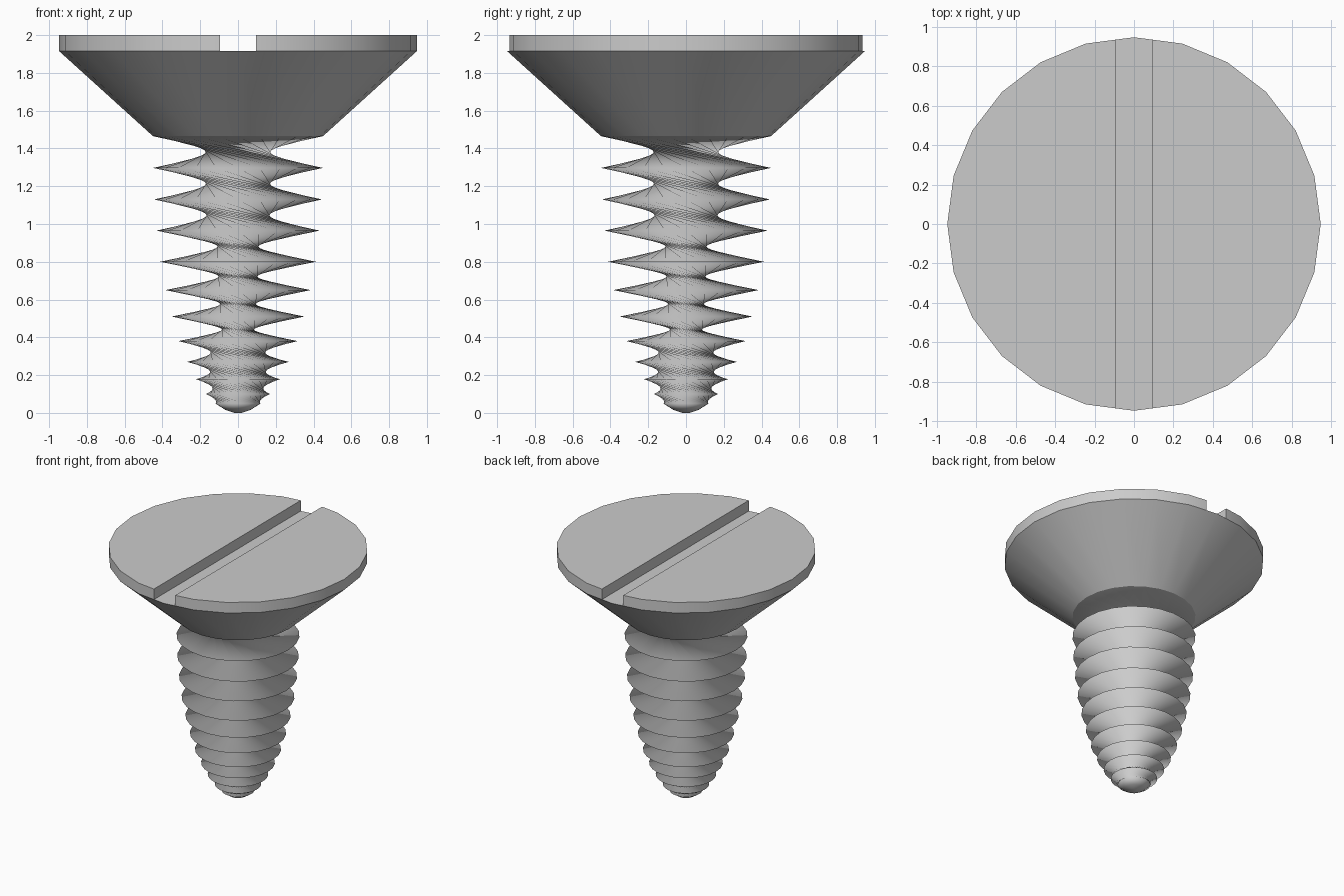
import bpy, bmesh, math
from mathutils import Matrix

if "Cube" in bpy.data.objects:
    bpy.data.objects.remove(bpy.data.objects["Cube"])

N = 24  # sides of every ring


def add_object(name, bm):
    mesh = bpy.data.meshes.new(name)
    bm.to_mesh(mesh)
    bm.free()
    ob = bpy.data.objects.new(name, mesh)
    bpy.context.collection.objects.link(ob)
    return ob


# Countersunk cone below the slot
bm = bmesh.new()
bmesh.ops.create_cone(bm, cap_ends=True, segments=N, radius1=0.45, radius2=0.947,
                      depth=0.45, matrix=Matrix.Translation((0, 0, 1.69)))
cone = add_object("head_cone", bm)

# Two half discs leave the driver slot between them
bm = bmesh.new()
bmesh.ops.create_circle(bm, cap_ends=True, segments=N, radius=0.947,
                        matrix=Matrix.Translation((0, 0, 1.915)))
bmesh.ops.bisect_plane(bm, geom=bm.verts[:] + bm.edges[:] + bm.faces[:],
                       plane_co=(0.095, 0, 0), plane_no=(1, 0, 0), clear_inner=True)
top = bmesh.ops.extrude_face_region(bm, geom=bm.faces[:])["geom"]
bmesh.ops.translate(bm, vec=(0, 0, 0.085),
                    verts=[v for v in top if isinstance(v, bmesh.types.BMVert)])
bmesh.ops.recalc_face_normals(bm, faces=bm.faces[:])
half = add_object("slotted_rim", bm)
half.modifiers.new("mirror", 'MIRROR')

# Thread: crest rings (height, radius, twist steps from the ring above);
# strong twist pinches the surface into narrow waists between crests
crests = [(1.465, 0.45, 0), (1.297, 0.45, 10), (1.13, 0.445, 10), (0.965, 0.432, 10),
          (0.80, 0.413, 11), (0.65, 0.385, 11), (0.51, 0.352, 11), (0.38, 0.315, 11),
          (0.27, 0.27, 9), (0.178, 0.222, 8), (0.10, 0.17, 7), (0.05, 0.12, 5),
          (0.015, 0.065, 1), (0.0, 0.02, 0)]
bm = bmesh.new()
upper = None
for z, r, k in crests:
    ring = [bm.verts.new((r * math.cos(math.tau * i / N), r * math.sin(math.tau * i / N), z))
            for i in range(N)]
    if upper:
        for i in range(N):
            a, a2 = upper[i], upper[(i + 1) % N]
            b, b2 = ring[(i + k) % N], ring[(i + k + 1) % N]
            bm.faces.new((a, b, a2))
            bm.faces.new((a2, b, b2))
    upper = ring
bm.faces.new(upper[::-1])
thread = add_object("threaded_shank", bm)

# Thread is smooth all over; the head keeps its hard edges
thread.data.shade_smooth()
for ob in (cone, half):
    ob.select_set(True)
bpy.context.view_layer.objects.active = cone
bpy.ops.object.shade_smooth_by_angle(angle=math.radians(30))
